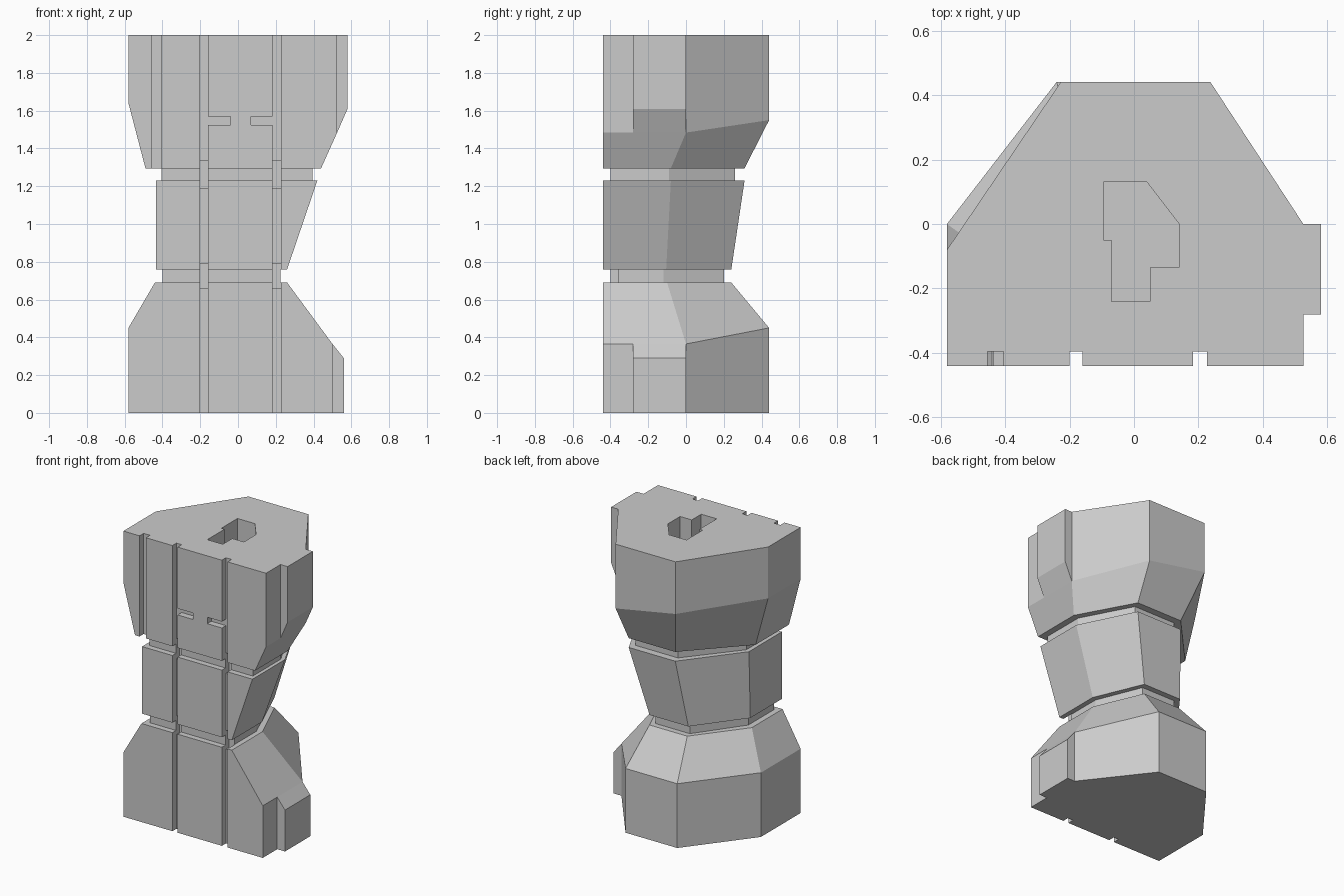
import bpy, bmesh

if "Cube" in bpy.data.objects:
    bpy.data.objects.remove(bpy.data.objects["Cube"])


def mesh_object(name, verts, faces):
    me = bpy.data.meshes.new(name)
    me.from_pydata(verts, [], faces)
    bm = bmesh.new()
    bm.from_mesh(me)
    bmesh.ops.recalc_face_normals(bm, faces=bm.faces)
    bm.to_mesh(me)
    bm.free()
    ob = bpy.data.objects.new(name, me)
    bpy.context.collection.objects.link(ob)
    return ob


def loft(name, rings):
    """Each ring: (xy outline, z) where z is one height or one per point."""
    n = len(rings[0][0])
    verts = []
    for pts, z in rings:
        zs = z if isinstance(z, list) else [z] * n
        verts += [(x, y, h) for (x, y), h in zip(pts, zs)]
    faces = [list(range(n)), list(range(len(verts) - n, len(verts)))]
    for r in range(len(rings) - 1):
        for i in range(n):
            a, b = r * n + i, r * n + (i + 1) % n
            faces.append([a, b, b + n, a + n])
    return mesh_object(name, verts, faces)


def outline(left, right, front, corner, back, back_left, back_right):
    """Six-sided section, anticlockwise from the front left corner."""
    cl, cr = corner
    return [(left, front), (right, front), (right, cr),
            (back_right, back), (back_left, back), (left, cl)]


def box_cutter(x0, x1, y1, z0, z1):
    pts = [(x0, -0.6), (x1, -0.6), (x1, y1), (x0, y1)]
    return loft("cutter", [(pts, z0), (pts, z1)])


def cut(ob, cutter):
    mod = ob.modifiers.new("cut", 'BOOLEAN')
    mod.operation = 'DIFFERENCE'
    mod.solver = 'EXACT'
    mod.object = cutter
    bpy.context.view_layer.objects.active = ob
    bpy.ops.object.modifier_apply(modifier=mod.name)
    bpy.data.objects.remove(cutter)


# Lower block: straight base, sloped shoulders
base = outline(-0.58, 0.50, -0.44, (0, 0), 0.44, -0.24, 0.16)
lower = loft("lower_block", [
    (base, 0), (base, [0.45, 0.365, 0.365, 0.45, 0.45, 0.45]),
    (outline(-0.44, 0.26, -0.44, (-0.1, -0.1), 0.24, -0.178, 0.115), 0.69)])

# Middle block, flaring upward
middle = loft("middle_block", [
    (outline(-0.435, 0.26, -0.44, (-0.09, -0.105), 0.24, -0.186, 0.114), 0.76),
    (outline(-0.435, 0.42, -0.44, (-0.075, -0.08), 0.31, -0.134, 0.227), 1.23)])

# Upper block: tapered underside, straight top
crown = outline(-0.58, 0.525, -0.44, (-0.08, 0), 0.44, -0.227, 0.237)
upper = loft("upper_block", [
    (outline(-0.49, 0.44, -0.44, (-0.07, -0.08), 0.31, -0.134, 0.227), 1.295),
    (crown, [1.64, 1.484, 1.484, 1.55, 1.635, 1.64]), (crown, 2)])

# Recessed necks between the blocks
low_sec = outline(-0.40, 0.225, -0.40, (-0.12, -0.12), 0.20, -0.17, 0.095)
up_sec = outline(-0.405, 0.395, -0.40, (-0.09, -0.09), 0.26, -0.12, 0.21)
low_neck = loft("lower_neck", [(low_sec, 0.67), (low_sec, 0.78)])
up_neck = loft("upper_neck", [(up_sec, 1.21), (up_sec, 1.31)])

# Two full-height front grooves, deeper where they cross the necks
for x0, x1 in ((-0.20, -0.16), (0.183, 0.227)):
    for ob in (lower, middle, upper, low_neck, up_neck):
        cut(ob, box_cutter(x0, x1, -0.395, -0.1, 2.1))
    for ob in (lower, middle, low_neck):
        cut(ob, box_cutter(x0, x1, -0.36, 0.66, 0.792))
    for ob in (middle, upper, up_neck):
        cut(ob, box_cutter(x0, x1, -0.36, 1.19, 1.333))

# Side groove and two short slots on the upper block
cut(upper, box_cutter(-0.455, -0.405, -0.395, 1.2, 2.1))
cut(upper, box_cutter(-0.18, -0.04, -0.395, 1.525, 1.57))
cut(upper, box_cutter(0.07, 0.2, -0.395, 1.525, 1.57))

# Hole in the top
hole = [(-0.095, 0.13), (-0.095, -0.05), (-0.07, -0.05), (-0.07, -0.24), (0.05, -0.24),
        (0.05, -0.135), (0.14, -0.135), (0.14, 0), (0.04, 0.13)]
cut(upper, loft("cutter", [(hole, 1.7), (hole, 2.1)]))


# Raised panels on the right side, ends following the block slopes
def side_panel(name, x0, x1, z_flat, z_in, z_out):
    pts = [(x0, -0.28), (x1, -0.28), (x1, 0), (x0, 0)]
    loft(name, [(pts, z_flat), (pts, [z_in, z_out, z_out, z_in])])


side_panel("lower_side_panel", 0.50, 0.56, 0, 0.365, 0.29)
side_panel("upper_side_panel", 0.525, 0.58, 2, 1.484, 1.61)
